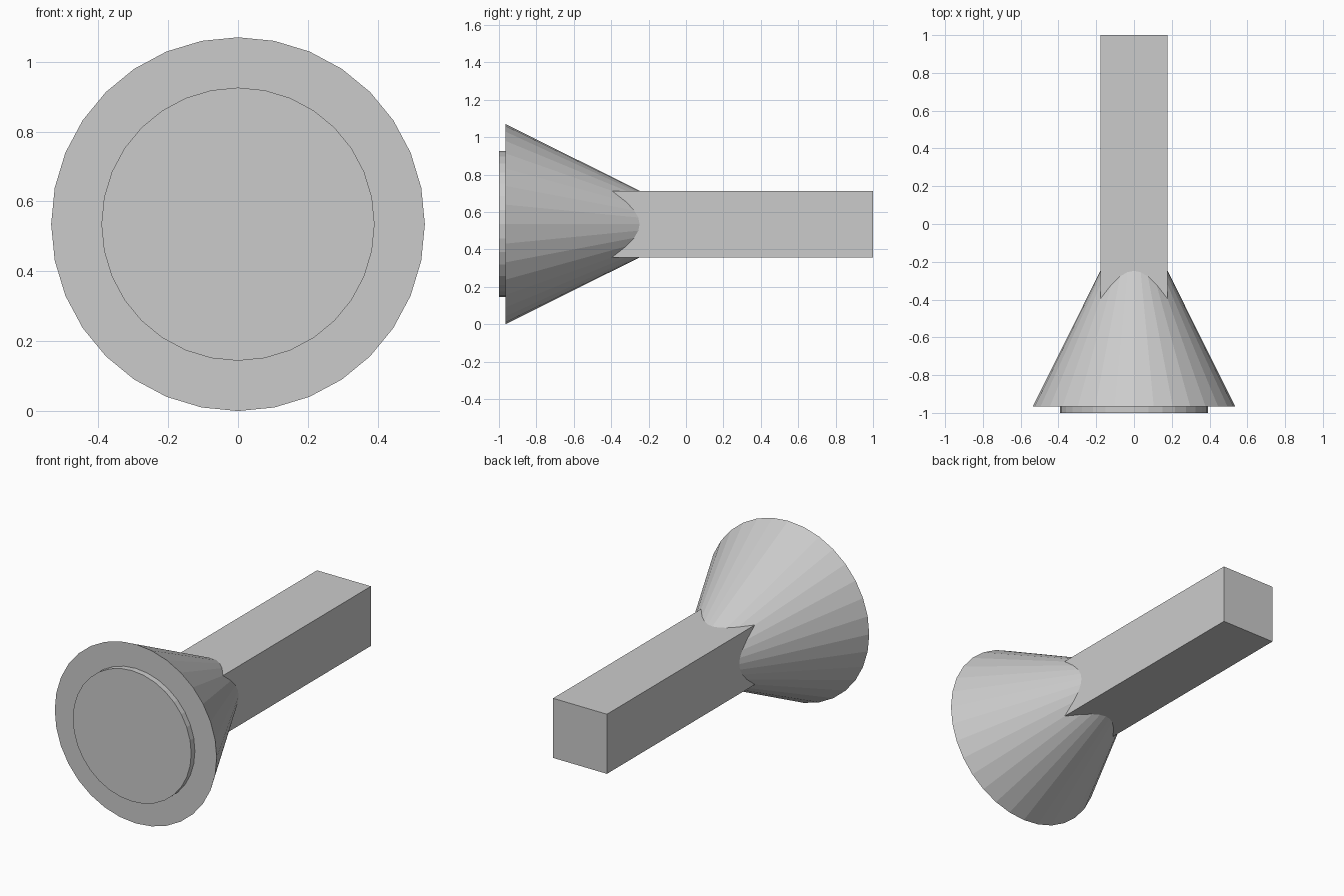
import bpy
import math

if "Cube" in bpy.data.objects:
    bpy.data.objects.remove(bpy.data.objects["Cube"])

AXIS_Z = 0.535   # height of the central axis
SIDES = 32


def frustum(name, y0, r0, y1, r1):
    """Flat-shaded round section along +y from y0 to y1."""
    bpy.ops.mesh.primitive_cone_add(
        vertices=SIDES, radius1=r0, radius2=r1, depth=y1 - y0,
        location=(0, (y0 + y1) / 2, AXIS_Z), rotation=(-math.pi / 2, 0, 0))
    bpy.context.object.name = name


def box(name, y0, y1, half):
    """Square bar along y."""
    bpy.ops.mesh.primitive_cube_add(size=1, location=(0, (y0 + y1) / 2, AXIS_Z))
    ob = bpy.context.object
    ob.name = name
    ob.scale = (2 * half, y1 - y0, 2 * half)
    bpy.ops.object.transform_apply(location=False, rotation=False, scale=True)


# Raised disc on the front face
frustum("front_disc", -1.0, 0.391, -0.96, 0.391)

# Flared head, its narrow end buried in the bar
frustum("flared_head", -0.965, 0.535, -0.24, 0.174)

# Square bar, starting inside the head
box("square_bar", -0.42, 1.0, 0.178)
